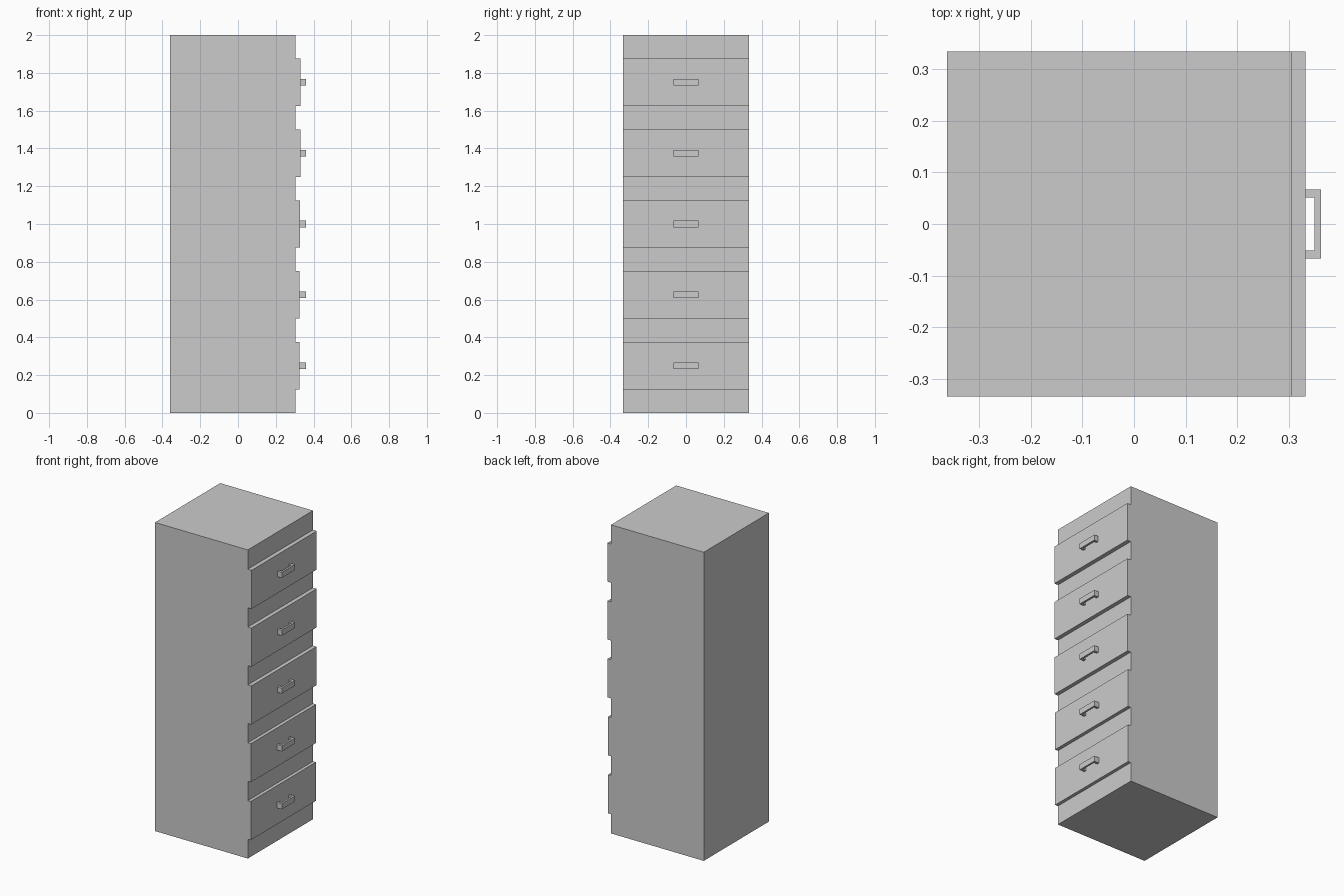
import bpy
import bmesh

if "Cube" in bpy.data.objects:
    bpy.data.objects.remove(bpy.data.objects["Cube"])


def make_object(name, bm):
    bmesh.ops.recalc_face_normals(bm, faces=bm.faces)
    mesh = bpy.data.meshes.new(name)
    bm.to_mesh(mesh)
    bm.free()
    obj = bpy.data.objects.new(name, mesh)
    bpy.context.collection.objects.link(obj)
    return obj


def box(name, lo, hi):
    bm = bmesh.new()
    bmesh.ops.create_cube(bm, size=1)
    for v in bm.verts:
        v.co = [(a + b) / 2 + c * (b - a) for a, b, c in zip(lo, hi, v.co)]
    return make_object(name, bm)


def extruded_profile(name, points, z0, z1):
    bm = bmesh.new()
    face = bm.faces.new([bm.verts.new((x, y, z0)) for x, y in points])
    ext = bmesh.ops.extrude_face_region(bm, geom=[face])
    verts = [g for g in ext["geom"] if isinstance(g, bmesh.types.BMVert)]
    bmesh.ops.translate(bm, verts=verts, vec=(0, 0, z1 - z0))
    return make_object(name, bm)


HALF = 0.3335      # half width of cabinet
BODY_FRONT = 0.304
HANDLE_FRONT = 0.361

# Cabinet body
box("cabinet_body", (-0.361, -HALF, 0), (BODY_FRONT, HALF, 2))

# Drawers with U-shaped handles, lower ones sit slightly further in
for i, front in enumerate((0.325, 0.326, 0.329, 0.330, 0.331)):
    z = 0.25 + 0.375 * i
    box(f"drawer_front_{i + 1}", (BODY_FRONT, -HALF, z - 0.125),
        (front, HALF, z + 0.125))
    outer, inner, grip = 0.067, 0.051, 0.349
    u_shape = [(front, -outer), (HANDLE_FRONT, -outer),
               (HANDLE_FRONT, outer), (front, outer),
               (front, inner), (grip, inner),
               (grip, -inner), (front, -inner)]
    extruded_profile(f"drawer_handle_{i + 1}", u_shape, z - 0.018, z + 0.018)
